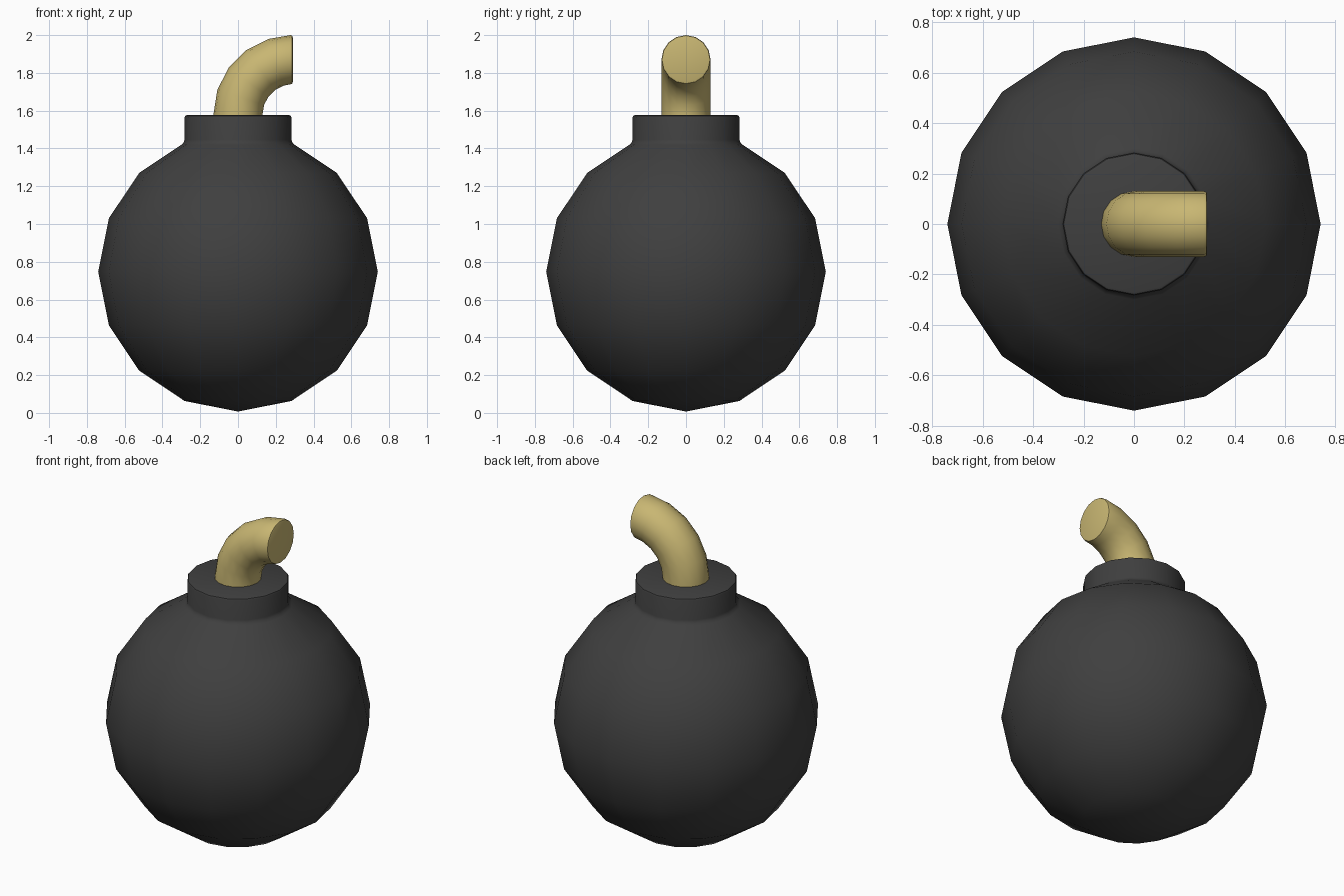
import bpy, bmesh
from math import sin, cos, pi, radians

if "Cube" in bpy.data.objects:
    bpy.data.objects.remove(bpy.data.objects["Cube"])

SIDES = 16


def skin(name, rings, colour):
    """Join rings of points (single-point rings are poles) into a smooth closed skin."""
    bm = bmesh.new()
    loops = [[bm.verts.new(p) for p in ring] for ring in rings]
    for a, b in zip(loops, loops[1:]):
        for i in range(SIDES):
            j = (i + 1) % SIDES
            if len(a) == 1:
                bm.faces.new((a[0], b[j], b[i]))
            else:
                bm.faces.new((a[i], a[j], b[j], b[i]))
    for end in (loops[0], loops[-1]):
        if len(end) > 2:
            bm.faces.new(end)
    bmesh.ops.recalc_face_normals(bm, faces=bm.faces)
    mesh = bpy.data.meshes.new(name)
    bm.to_mesh(mesh)
    bm.free()
    mat = bpy.data.materials.new(name + "_colour")
    mat.diffuse_color = colour
    mat.use_nodes = True
    mat.node_tree.nodes["Principled BSDF"].inputs["Base Color"].default_value = mat.diffuse_color
    mesh.materials.append(mat)
    obj = bpy.data.objects.new(name, mesh)
    bpy.context.collection.objects.link(obj)
    bpy.ops.object.select_all(action='DESELECT')
    obj.select_set(True)
    bpy.context.view_layer.objects.active = obj
    bpy.ops.object.shade_smooth_by_angle(angle=radians(40))
    return obj


ANGLES = [2 * pi * i / SIDES for i in range(SIDES)]

# Round body: sphere rings from the bottom pole up to the neck
R, CZ = 0.74, 0.747
profile = [(R * sin(k * pi / 8), CZ - R * cos(k * pi / 8)) for k in range(1, 7)]
# Neck collar: small fillet, straight wall, rounded rim
profile += [(0.300, 1.419), (0.288, 1.431), (0.283, 1.446),
            (0.283, 1.564), (0.279, 1.573), (0.270, 1.577)]
rings = [[(0, 0, CZ - R)]]
rings += [[(r * cos(a), r * sin(a), z) for a in ANGLES] for r, z in profile]
skin("body_and_collar", rings, (0.05, 0.05, 0.05, 1))

# Fuse: quarter-circle bend towards +x with a slightly rounded tip
BEND, TUBE = 0.29, 0.13


def fuse_ring(angle, radius, shift=0.0):
    ring = []
    for a in ANGLES:
        d = BEND + radius * cos(a)
        ring.append((BEND - d * cos(angle) + shift, radius * sin(a),
                     1.58 + d * sin(angle)))
    return ring


fuse = [[(TUBE * cos(a + pi), TUBE * sin(a), 1.55) for a in ANGLES]]
fuse += [fuse_ring(radians(18 * k), TUBE) for k in range(5)]
fuse += [fuse_ring(pi / 2, TUBE, -0.012),
         fuse_ring(pi / 2, TUBE - 0.003, -0.003),
         fuse_ring(pi / 2, TUBE - 0.012)]
skin("fuse", fuse, (0.58, 0.47, 0.17, 1))
